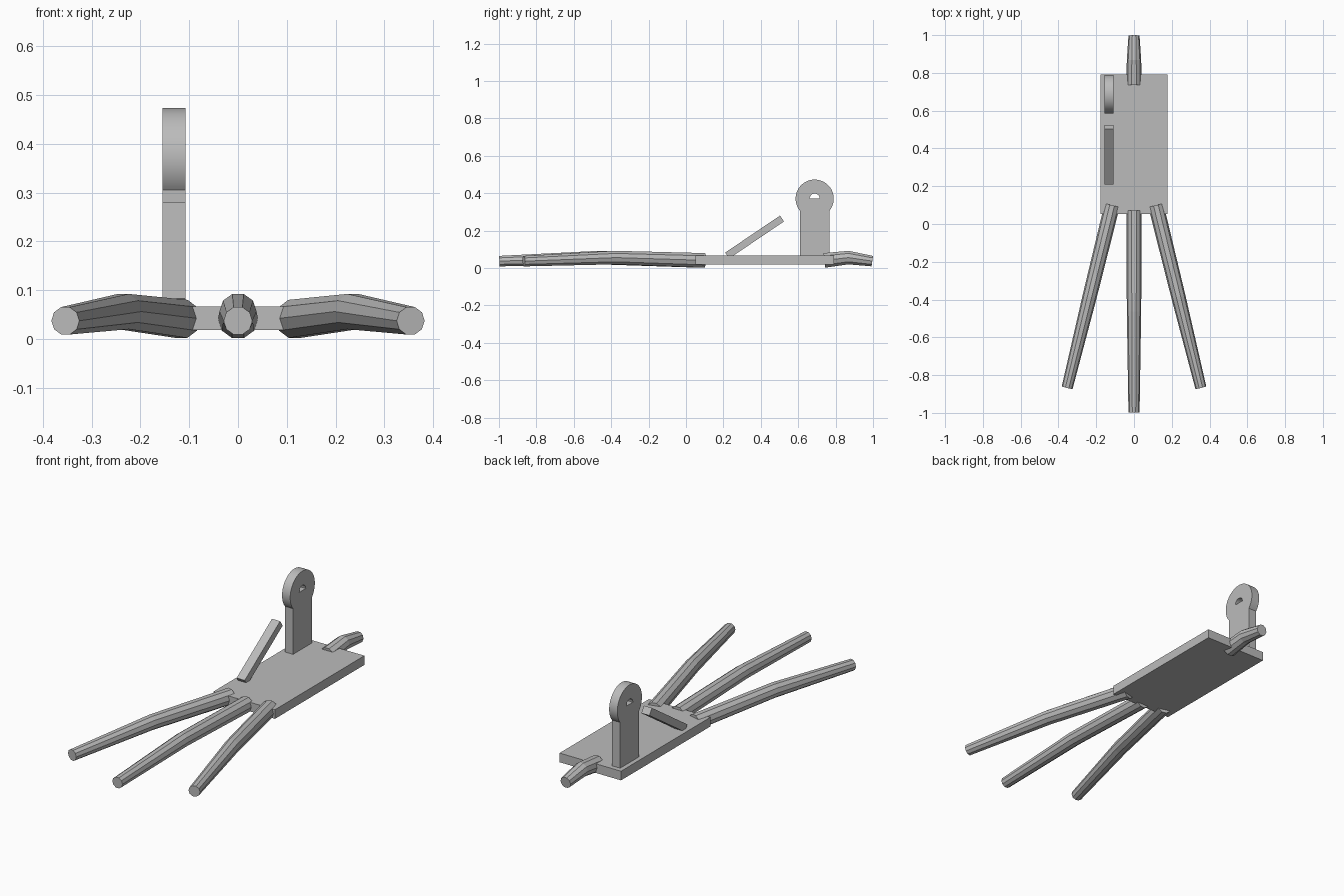
import bpy, bmesh
from math import sin, cos, pi, asin, atan2, hypot
from mathutils import Vector, Matrix

cube = bpy.data.objects.get("Cube")
if cube:
    bpy.data.objects.remove(cube, do_unlink=True)

grey = bpy.data.materials.new("plain grey")
grey.use_nodes = True
colour = (0.5, 0.5, 0.5, 1)
grey.diffuse_color = colour
grey.node_tree.nodes["Principled BSDF"].inputs["Base Color"].default_value = colour


def finish(name, bm):
    bmesh.ops.recalc_face_normals(bm, faces=bm.faces)
    mesh = bpy.data.meshes.new(name)
    bm.to_mesh(mesh)
    bm.free()
    mesh.materials.append(grey)
    obj = bpy.data.objects.new(name, mesh)
    bpy.context.collection.objects.link(obj)
    return obj


def box(name, centre, size, tilt=0):
    bm = bmesh.new()
    place = (Matrix.Translation(centre) @ Matrix.Rotation(tilt, 4, 'X')
             @ Matrix.Diagonal((*size, 1)))
    bmesh.ops.create_cube(bm, size=1, matrix=place)
    return finish(name, bm)


def toe(name, start, end, sides=10):
    """Arched, tapering tube from start to end, given as (x, y)."""
    path = [Vector((*start, 0.041)),
            Vector(((start[0] + end[0]) / 2, (start[1] + end[1]) / 2, 0.056)),
            Vector((*end, 0.037))]
    bm = bmesh.new()
    rings = []
    for i, radius in enumerate((0.041, 0.038, 0.0295)):
        along = (path[min(i + 1, 2)] - path[max(i - 1, 0)]).normalized()
        side = along.cross(Vector((0, 0, 1))).normalized()
        up = side.cross(along)
        angles = [2 * pi * k / sides for k in range(sides)]
        rings.append([bm.verts.new(path[i] + radius * (side * cos(a) + up * sin(a)))
                      for a in angles])
    for a, b in zip(rings, rings[1:]):
        for k in range(sides):
            n = (k + 1) % sides
            bm.faces.new((a[k], a[n], b[n], b[k]))
    bm.faces.new(rings[0])
    bm.faces.new(rings[-1])
    return finish(name, bm)


# Base plate
box("base_plate", (0, 0.422, 0.042), (0.356, 0.74, 0.048))

# Three front toes and a short rear one
toe("middle_toe", (0, 0.07), (0, -0.998))
for label, s in (("left", 1), ("right", -1)):
    toe(label + "_toe", (s * 0.116, 0.098), (s * 0.354, -0.867))
toe("rear_toe", (0, 0.74), (0, 0.996))

# Upright bracket: round head on a post, with a half-round hole
BAR_X, BAR_WIDTH = -0.1315, 0.047
HEAD_Y, HEAD_Z, HEAD_R, POST_HALF, HOLE_R = 0.688, 0.371, 0.102, 0.078, 0.027


def arc(radius, first, last, steps):
    return [(HEAD_Y + radius * cos(first + (last - first) * i / steps),
             HEAD_Z + radius * sin(first + (last - first) * i / steps))
            for i in range(steps + 1)]


neck = -atan2((HEAD_R ** 2 - POST_HALF ** 2) ** 0.5, POST_HALF)
outline = ([(HEAD_Y - POST_HALF, 0.06), (HEAD_Y + POST_HALF, 0.06)]
           + arc(HEAD_R, neck, pi - neck, 56))
bm = bmesh.new()
for loop in (outline, arc(HOLE_R, 0, pi, 20)):
    verts = [bm.verts.new((BAR_X - BAR_WIDTH / 2, y, z)) for y, z in loop]
    for a, b in zip(verts, verts[1:] + verts[:1]):
        bm.edges.new((a, b))
bmesh.ops.triangle_fill(bm, use_beauty=True, use_dissolve=False, edges=bm.edges[:])
out = bmesh.ops.extrude_face_region(bm, geom=bm.faces[:], use_keep_orig=True)
bmesh.ops.translate(bm, vec=(BAR_WIDTH, 0, 0),
                    verts=[g for g in out["geom"] if isinstance(g, bmesh.types.BMVert)])
bracket = finish("upright_bracket", bm)
bpy.ops.object.select_all(action='DESELECT')
bracket.select_set(True)
bpy.context.view_layer.objects.active = bracket
bpy.ops.object.shade_smooth_by_angle(angle=pi / 6)

# Slanted lever in front of the bracket
rise, run = 0.198, 0.293
box("slanted_lever", (BAR_X, 0.367, 0.166), (BAR_WIDTH, hypot(rise, run), 0.038),
    tilt=atan2(rise, run))
